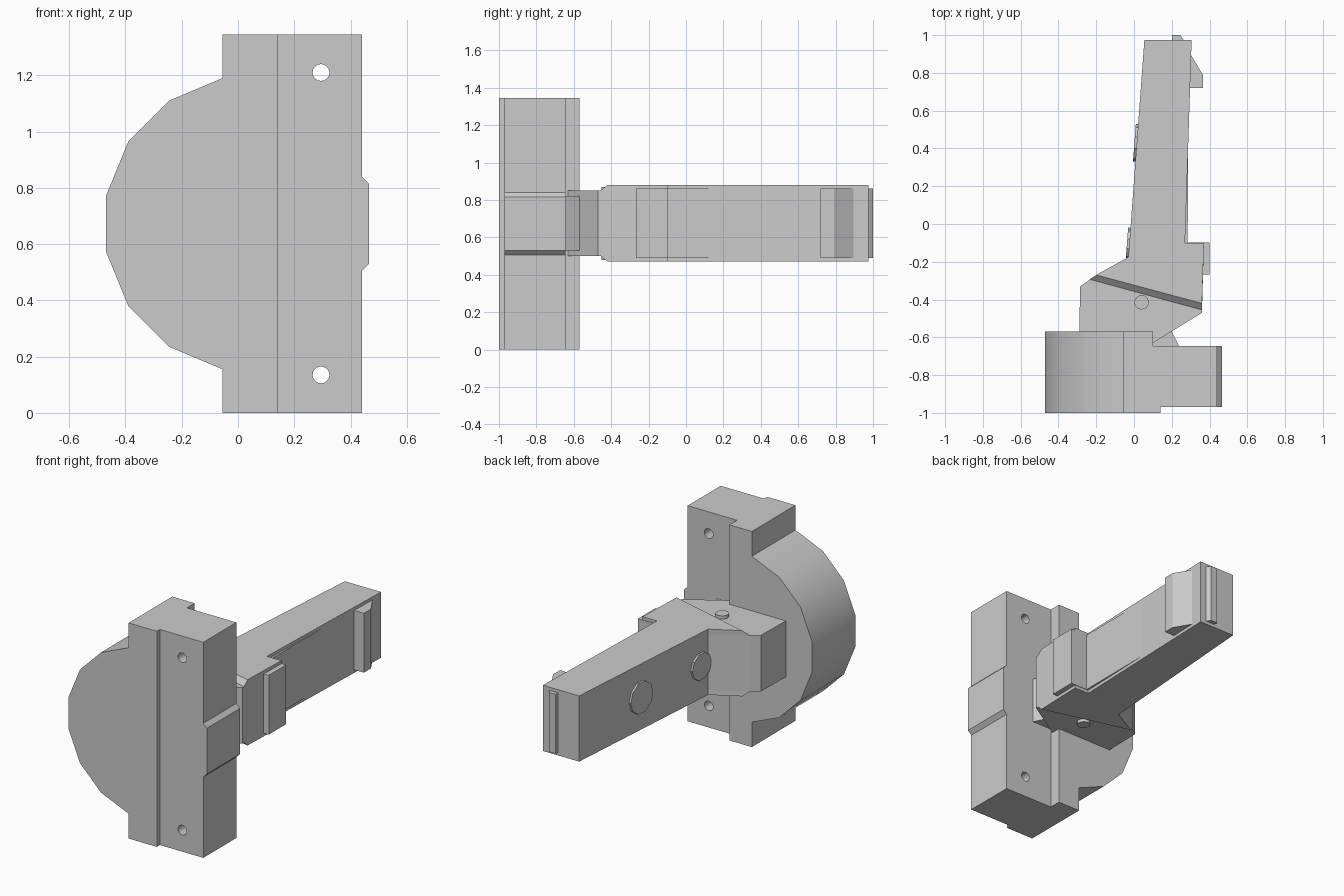
import bpy, bmesh, math
from mathutils import Vector

if "Cube" in bpy.data.objects:
    bpy.data.objects.remove(bpy.data.objects["Cube"])


def loft(name, rings):
    """Closed solid through matching rings of 3D points."""
    bm = bmesh.new()
    rows = [[bm.verts.new(p) for p in r] for r in rings]
    n = len(rows[0])
    bm.faces.new(rows[0])
    bm.faces.new(rows[-1])
    for a, b in zip(rows, rows[1:]):
        for i in range(n):
            j = (i + 1) % n
            bm.faces.new((a[i], a[j], b[j], b[i]))
    bmesh.ops.recalc_face_normals(bm, faces=bm.faces)
    me = bpy.data.meshes.new(name)
    bm.to_mesh(me)
    bm.free()
    ob = bpy.data.objects.new(name, me)
    bpy.context.collection.objects.link(ob)
    return ob


def prism_z(name, pts, z0, z1):
    return loft(name, [[(x, y, z) for x, y in pts] for z in (z0, z1)])


def prism_y(name, pts, y0, y1):
    return loft(name, [[(x, y, z) for x, z in pts] for y in (y0, y1)])


def rod(name, centre, axis, r, length, sides):
    """Cylinder centred on a point along an axis."""
    c, q = Vector(centre), Vector(axis).to_track_quat('Z', 'Y')
    ang = [2 * math.pi * i / sides for i in range(sides)]
    return loft(name, [[c + q @ Vector((r * math.cos(a), r * math.sin(a), h)) for a in ang]
                       for h in (-length / 2, length / 2)])


def boolean(ob, other, op):
    m = ob.modifiers.new(op.lower(), 'BOOLEAN')
    m.operation, m.object, m.solver = op, other, 'EXACT'
    bpy.context.view_layer.objects.active = ob
    bpy.ops.object.modifier_apply(modifier=m.name)
    bpy.data.objects.remove(other)


# Base block with stepped front and back
base = prism_z("base_block", [(-.055, -1), (.14, -1), (.14, -.97), (.44, -.97),
                              (.44, -.645), (.10, -.645), (.10, -.57), (-.055, -.57)], 0, 1.345)

# Faceted half round on the left of the block
half = [(.05, .155), (-.055, .155), (-.245, .235), (-.39, .38), (-.47, .575)]
outline = half + [(x, 1.345 - z) for x, z in reversed(half)]
boolean(base, prism_y("half_round", outline, -1, -.57), 'UNION')

# Screw holes
for z in (.135, 1.21):
    boolean(base, rod("hole", (.295, -.8, z), (0, 1, 0), .03, 1, 16), 'DIFFERENCE')
bpy.ops.object.select_all(action='DESELECT')
base.select_set(True)
bpy.context.view_layer.objects.active = base
bpy.ops.object.shade_smooth_by_angle(angle=math.radians(32))

# Chamfered side pad on the block
prism_y("side_pad", [(.43, .505), (.44, .505), (.465, .53), (.465, .815), (.44, .84), (.43, .84)],
        -.97, -.645)

# Neck and small catch joining the arm to the base
prism_z("neck", [(-.29, -.575), (.10, -.575), (.10, -.63), (.36, -.47), (.36, -.44),
                 (-.22, -.285), (-.285, -.33)], .5, .85)
prism_z("catch", [(.10, -.65), (.24, -.65), (.20, -.57), (.10, -.57)], .53, .82)

# Tapered arm, chamfered where it meets the neck
tail = [(.37, -.10), (.27, -.10), (.305, .975), (.055, .975), (-.03, -.175)]
wide = [(-.235, -.293), (.36, -.455)] + tail
narrow = [(-.2, -.27), (.36, -.42)] + tail
loft("arm", [[(x, y, z) for x, y in ring] for ring, z in
             ((narrow, .47), (wide, .5), (wide, .85), (narrow, .88))])

# Inner core showing at the grip pad, nose and tip
prism_z("inner_core", [(.2, -.268), (.4, -.268), (.4, -.097), (.284, -.097), (.287, .46),
                       (.29, .72), (.365, .72), (.365, .79), (.302, .895), (.265, .972),
                       (.245, 1), (.2, 1)], .49, .86)

# Pivot pin through the neck
rod("pivot_pin", (.04, -.415, .675), (0, 0, 1), .038, .39, 16)

# Round buttons on the left face of the arm
for i, y in enumerate((-.105, .43)):
    x = -.03 + (y + .175) * .085 / 1.15
    rod(f"button_{i + 1}", (x, y, .675), (-.997, .074, 0), .1 if i else .085, .025, 10)
